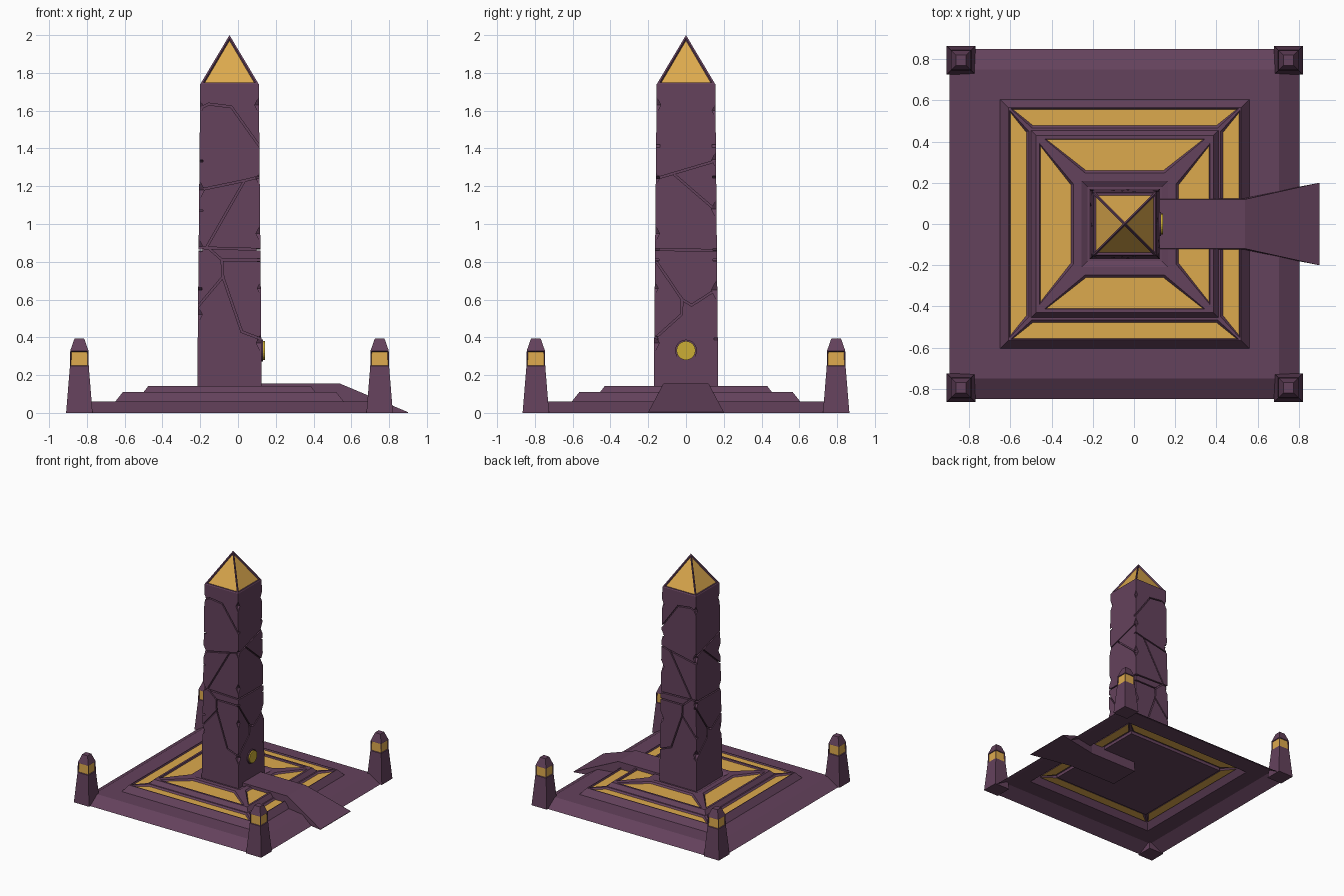
import bpy, bmesh, math
from mathutils import Matrix, Vector

if "Cube" in bpy.data.objects:
    bpy.data.objects.remove(bpy.data.objects["Cube"])

CX = -0.045  # the monument axis; the ramp makes up the rest of the width


def material(name, rgb):
    m = bpy.data.materials.new(name)
    m.diffuse_color = (*rgb, 1)
    m.use_nodes = True
    m.node_tree.nodes["Principled BSDF"].inputs["Base Color"].default_value = m.diffuse_color
    return m


STONE = material("purple_stone", (0.127, 0.054, 0.107))
GOLD = material("gold", (0.72, 0.40, 0.075))
BRASS = material("brass", (0.60, 0.42, 0.035))


def add_object(name, bm, *mats):
    me = bpy.data.meshes.new(name)
    bm.to_mesh(me)
    bm.free()
    for m in mats:
        me.materials.append(m)
    ob = bpy.data.objects.new(name, me)
    bpy.context.collection.objects.link(ob)
    return ob


def square_loft(name, profile, x=CX, y=0, panels=None, bottom=True, top=True):
    """Loft square rings (half width, z); panels maps a band to
    (frame width, bevel width, recess) for a sunk gold panel on each side."""
    bm = bmesh.new()
    rings = []
    for h, z in profile:
        if h == 0:
            rings.append([bm.verts.new((x, y, z))] * 4)
        else:
            rings.append([bm.verts.new((x + sx * h, y + sy * h, z))
                          for sx, sy in ((-1, -1), (1, -1), (1, 1), (-1, 1))])
    bands = []
    for a, b in zip(rings, rings[1:]):
        bands.append([bm.faces.new(list(dict.fromkeys(
            (a[i], a[(i + 1) % 4], b[(i + 1) % 4], b[i])))) for i in range(4)])
    if bottom:
        bm.faces.new(rings[0][::-1])
    if top and profile[-1][0] > 0:
        bm.faces.new(rings[-1])
    bm.normal_update()
    for k, (frame, bevel, recess) in (panels or {}).items():
        bmesh.ops.inset_individual(bm, faces=bands[k], thickness=frame)
        bmesh.ops.inset_individual(bm, faces=bands[k], thickness=bevel, depth=-recess)
        for f in bands[k]:
            f.material_index = 1
    return add_object(name, bm, STONE, GOLD)


# Stepped base: open shell below, then the closed upper step
square_loft("base_plate", [(0.85, 0), (0.75, 0.06), (0.605, 0.06), (0.565, 0.11), (0.455, 0.11)],
            panels={3: (0.012, 0.013, 0.012)}, bottom=False, top=False)
square_loft("upper_step", [(0.455, 0.085), (0.455, 0.11), (0.43, 0.142), (0.21, 0.142), (0.18, 0.125)],
            panels={2: (0.042, 0.013, 0.012)})

# Four corner posts with gold windows
for sx in (-1, 1):
    for sy in (-1, 1):
        square_loft("corner_post", [(0.07, 0), (0.05, 0.245), (0.048, 0.33), (0.025, 0.395)],
                    CX + sx * 0.795, sy * 0.795, panels={1: (0.005, 0.004, 0.006)})

# Ramp: level walkway, then a flared slope to the ground
bm = bmesh.new()
sections = [(0.10, 0.12, 0.155, 0.13, 0.0), (0.54, 0.12, 0.155, 0.13, 0.0), (0.90, 0.20, 0.004, 0.20, 0.0)]
rows = [[bm.verts.new(p) for p in ((x, -b, zb), (x, b, zb), (x, t, zt), (x, -t, zt))]
        for x, t, zt, b, zb in sections]
for a, b in zip(rows, rows[1:]):
    for i in range(4):
        bm.faces.new((a[i], a[(i + 1) % 4], b[(i + 1) % 4], b[i]))
bm.faces.new(rows[0])
bm.faces.new(rows[-1])
bmesh.ops.recalc_face_normals(bm, faces=bm.faces[:])
add_object("ramp", bm, STONE)

# Obelisk shaft and its gold-panelled tip
shaft = square_loft("shaft", [(0.171, 0.10), (0.155, 1.74)])
square_loft("tip", [(0.155, 1.74), (0, 2.0)], panels={0: (0.018, 0.010, 0.010)})


def half_at(z):
    return 0.172 - 0.0098 * z


# Crack lines per face: (sideways, height), sideways measured from the axis
front = [
    [(-0.16, 1.61), (-0.11, 1.635), (0.01, 1.62), (0.16, 1.41)],
    [(-0.16, 1.18), (0.08, 1.23), (0.16, 1.25)],
    [(0.08, 1.23), (-0.12, 0.88), (-0.04, 0.81), (0.17, 0.81)],
    [(-0.04, 0.81), (-0.035, 0.72), (-0.17, 0.56)],
    [(-0.035, 0.72), (0.065, 0.43), (0.17, 0.39)],
    [(-0.17, 0.875), (0.17, 0.865)]]
right = [
    [(-0.16, 1.24), (0.16, 1.335)],
    [(-0.06, 1.26), (0.16, 1.07)],
    [(-0.17, 0.865), (0.17, 0.86)],
    [(-0.17, 0.82), (-0.02, 0.60), (0.03, 0.57), (0.17, 0.66)],
    [(-0.02, 0.60), (-0.025, 0.52), (-0.17, 0.39)]]
back = [[(-s, z) for s, z in line] for line in front]

cut = bmesh.new()
for side, lines in enumerate((front, right, back, right)):
    turn = Matrix.Translation((CX, 0, 0)) @ Matrix.Rotation(side * math.pi / 2, 4, 'Z')
    for line in lines:
        for (s0, z0), (s1, z1) in zip(line, line[1:]):
            mid = Vector(((s0 + s1) / 2, -half_at((z0 + z1) / 2), (z0 + z1) / 2))
            length = math.hypot(s1 - s0, z1 - z0) + 0.008
            tilt = Matrix.Rotation(-math.atan2(z1 - z0, s1 - s0), 4, 'Y')
            bmesh.ops.create_cube(cut, size=1, matrix=turn @ Matrix.Translation(mid) @ tilt
                                  @ Matrix.Diagonal((length, 0.04, 0.010, 1)))
# Chips knocked out of the corners
chips = [(0, 1.18, 0.035), (0, 1.62, 0.025), (0, 0.52, 0.03), (0, 0.88, 0.03),
         (1, 0.37, 0.035), (1, 0.95, 0.03), (1, 1.24, 0.025), (1, 1.63, 0.03), (1, 0.66, 0.025),
         (2, 1.08, 0.035), (2, 0.65, 0.04), (2, 1.34, 0.03), (2, 1.60, 0.025),
         (3, 1.22, 0.035), (3, 0.84, 0.03), (3, 0.42, 0.035), (3, 1.62, 0.025)]
for corner, z, r in chips:
    a = math.radians(225 + 90 * corner)
    d = half_at(z) * math.sqrt(2) + 0.004
    place = Matrix.Translation((CX + d * math.cos(a), d * math.sin(a), z)) @ Matrix.Rotation(a, 4, 'Z')
    for sign in (1, -1):
        bmesh.ops.create_cone(cut, cap_ends=True, segments=4, radius1=r * 1.2, radius2=0.004,
                              depth=r * 1.5, matrix=place @ Matrix.Diagonal((1, 1, sign, 1))
                              @ Matrix.Translation((0, 0, r * 0.74)))
bmesh.ops.recalc_face_normals(cut, faces=cut.faces[:])
cutter = add_object("crack_cutter", cut, STONE)
cutter.hide_render = True
mod = shaft.modifiers.new("cracks", 'BOOLEAN')
mod.operation, mod.solver, mod.object, mod.use_self = 'DIFFERENCE', 'EXACT', cutter, True
bpy.context.view_layer.update()
carved = bpy.data.meshes.new_from_object(shaft.evaluated_get(bpy.context.evaluated_depsgraph_get()))
shaft.modifiers.clear()
shaft.data = carved
bpy.data.objects.remove(cutter)


# Round medallion above the ramp with a stone rim
def disc(name, radius, x0, x1, mat):
    bm = bmesh.new()
    bmesh.ops.create_cone(bm, cap_ends=True, segments=24, radius1=radius, radius2=radius, depth=x1 - x0,
                          matrix=Matrix.Translation(((x0 + x1) / 2, 0, 0.33)) @ Matrix.Rotation(math.pi / 2, 4, 'Y'))
    add_object(name, bm, mat)


disc("medallion_rim", 0.058, 0.10, 0.132, STONE)
disc("medallion", 0.050, 0.10, 0.142, BRASS)
